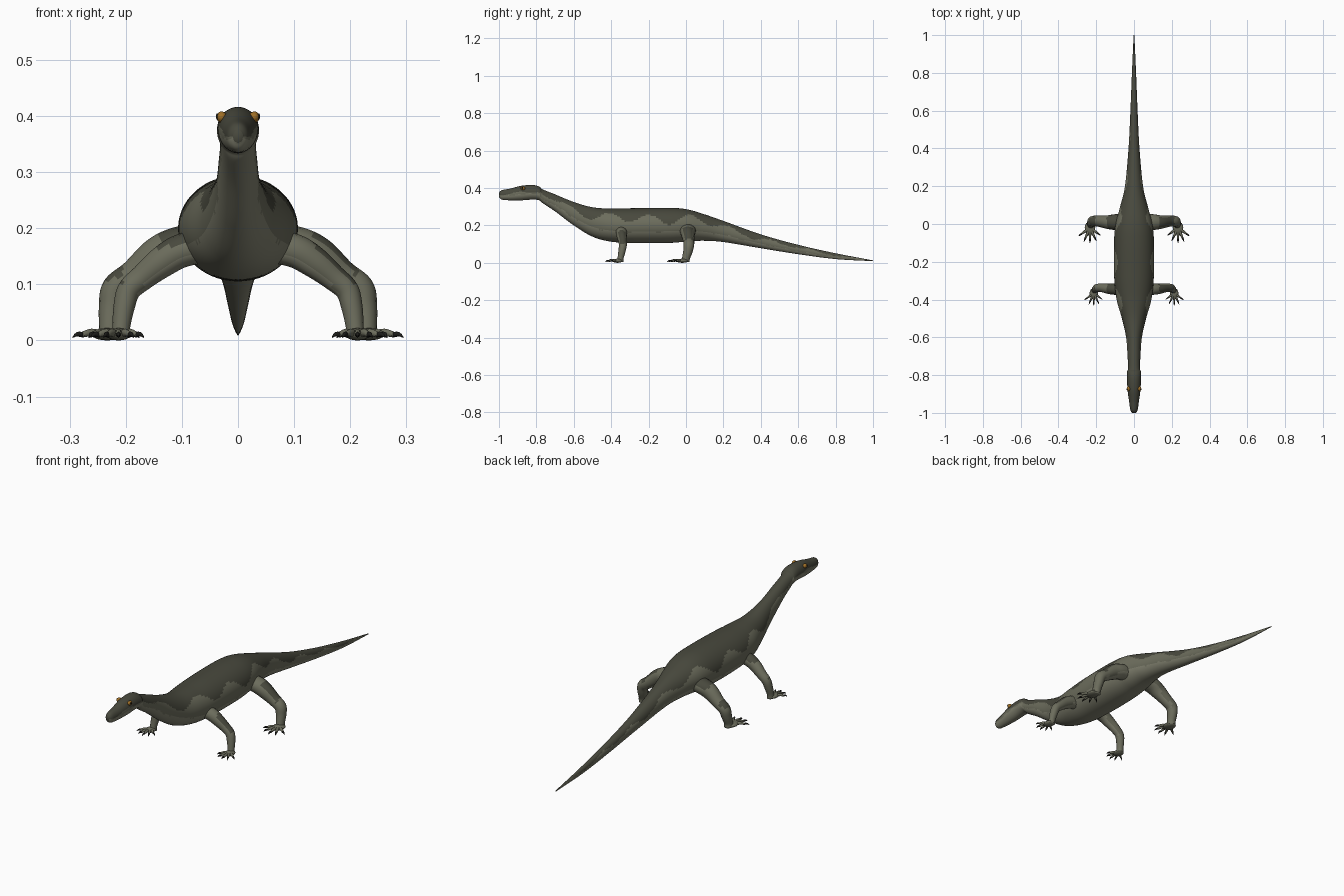
import bpy, bmesh
from math import sin, cos, pi
from mathutils import Vector

cube = bpy.data.objects.get("Cube")
if cube:
    bpy.data.objects.remove(cube)


def material(name, *rgb):
    m = bpy.data.materials.new(name)
    m.use_nodes = True
    m.diffuse_color = (*rgb, 1)
    m.node_tree.nodes["Principled BSDF"].inputs["Base Color"].default_value = (*rgb, 1)
    return m


DARK = material("dark olive back", 0.065, 0.066, 0.047)
FLANK = material("grey green flank", 0.15, 0.152, 0.108)
BELLY = material("pale belly", 0.22, 0.22, 0.16)
CLAW = material("black claw", 0.012, 0.012, 0.01)
AMBER = material("amber eye", 0.35, 0.16, 0.02)


def spline(points, steps):
    """Smooth curve through points of any dimension."""
    out = []
    pts = [points[0], *points, points[-1]]
    for a, b, c, d in zip(pts, pts[1:], pts[2:], pts[3:]):
        for s in range(steps):
            t = s / steps
            out.append([q + t / 2 * (r - p + t * (2*p - 5*q + 4*r - s4 + t * (3*(q - r) + s4 - p)))
                        for p, q, r, s4 in zip(a, b, c, d)])
    return out + [list(points[-1])]


def loft(name, rings, mats, rule=None):
    """Skin closed rings of points, cap the ends, colour faces by a rule."""
    bm = bmesh.new()
    rows = [[bm.verts.new(p) for p in ring] for ring in rings]
    n = len(rows[0])
    for a, b in zip(rows, rows[1:]):
        for i in range(n):
            j = (i + 1) % n
            bm.faces.new((a[i], a[j], b[j], b[i]))
    bm.faces.new(rows[0])
    bm.faces.new(rows[-1])
    bmesh.ops.recalc_face_normals(bm, faces=bm.faces[:])
    for f in bm.faces:
        f.smooth = True
        if rule:
            f.material_index = rule(f)
    me = bpy.data.meshes.new(name)
    bm.to_mesh(me)
    bm.free()
    for m in mats:
        me.materials.append(m)
    ob = bpy.data.objects.new(name, me)
    bpy.context.collection.objects.link(ob)
    return ob


def tube(name, path, mats, across, steps=6, sides=16, rule=None):
    """Tube along (x, y, z, width radius, depth radius); across sets the width axis."""
    pts = spline(path, steps)
    rings = []
    for i, p in enumerate(pts):
        t = Vector(pts[min(i + 1, len(pts) - 1)][:3]) - Vector(pts[max(i - 1, 0)][:3])
        u = across - across.project(t)
        u.normalize()
        v = t.cross(u).normalized()
        rings.append([Vector(p[:3]) + u * p[3] * cos(k * 2*pi / sides) + v * p[4] * sin(k * 2*pi / sides)
                      for k in range(sides)])
    return loft(name, rings, mats, rule)


def ball(name, loc, size, mat):
    bm = bmesh.new()
    bmesh.ops.create_uvsphere(bm, u_segments=16, v_segments=10, radius=1)
    for v in bm.verts:
        v.co = Vector(a * b for a, b in zip(v.co, size)) + Vector(loc)
    for f in bm.faces:
        f.smooth = True
    me = bpy.data.meshes.new(name)
    bm.to_mesh(me)
    bm.free()
    me.materials.append(mat)
    bpy.context.collection.objects.link(bpy.data.objects.new(name, me))


# Body from snout to tail tip: y, underside, top, half width
PROFILE = [
    (-1.0, .352, .375, .009), (-.985, .338, .388, .019), (-.94, .334, .397, .026),
    (-.88, .334, .412, .034), (-.82, .338, .416, .037), (-.785, .334, .408, .037),
    (-.765, .318, .392, .032), (-.7, .275, .366, .034), (-.6, .2, .325, .042),
    (-.5, .14, .297, .064), (-.4, .113, .29, .092), (-.28, .106, .292, .105),
    (-.1, .106, .294, .106), (0, .113, .287, .097), (.09, .118, .262, .074),
    (.2, .111, .224, .048), (.4, .078, .152, .029), (.6, .046, .096, .019),
    (.8, .02, .051, .011), (1.0, .009, .013, .002)]
SECTIONS = spline(PROFILE, 14)
SIDES = 56


def body_rule(f):
    """Dark back with hanging saddle blotches, mid flank, pale scalloped belly."""
    c = f.calc_center_median()
    y, lo, hi, _ = min(SECTIONS, key=lambda s: abs(s[0] - c.y))
    t = (c.z - lo) / (hi - lo)
    if y < -.78:
        if t > .55 + .07 * sin(c.y * 40):
            return 0
        return 2 if t < .42 + .05 * sin(c.y * 110) else 1
    wave = sin(c.y * 29 + 1) + .4 * sin(c.y * 13)
    if t > .7 + .13 * wave:
        return 0
    return 2 if t < .3 + .05 * abs(sin(c.y * 21)) else 1


loft("body", [[(w * cos(k * 2*pi / SIDES), y, (lo + hi) / 2 + (hi - lo) / 2 * sin(k * 2*pi / SIDES))
               for k in range(SIDES)] for y, lo, hi, w in SECTIONS],
     [DARK, FLANK, BELLY], body_rule)


# Legs: x, y, z, fore-aft radius, thickness
HIND = [(.05, .01, .175, .042, .034), (.1, .01, .168, .042, .036), (.14, .01, .15, .036, .036),
        (.185, .015, .116, .03, .028), (.217, .015, .092, .028, .026), (.225, .01, .06, .025, .023),
        (.228, .0, .025, .021, .02), (.229, -.002, .005, .022, .02)]
FRONT = [(.05, -.345, .17, .03, .03), (.1, -.345, .16, .03, .03), (.135, -.343, .14, .027, .028),
         (.17, -.338, .112, .023, .023), (.194, -.338, .09, .021, .021), (.203, -.343, .06, .019, .019),
         (.208, -.35, .025, .016, .016), (.209, -.352, .005, .017, .016)]


def leg_rule(f):
    c = f.calc_center_median()
    if f.normal.z > .45 and c.z > .1 and sin(c.x * 45) > -.2:
        return 0
    return 2 if f.normal.z < -.5 else 1


Y, Z = Vector((0, 1, 0)), Vector((0, 0, 1))
for side, s in (("left", 1), ("right", -1)):
    for kind, path, k in (("hind", HIND, 1.0), ("front", FRONT, .8)):
        tag = f"{side}_{kind}"
        tube(tag + "_leg", [(s * p[0], *p[1:]) for p in path], [DARK, FLANK, BELLY], Y, rule=leg_rule)
        ax, ay = path[-1][0], path[-1][1]
        # Palm
        ball(tag + "_palm", (s * (ax + .004), ay - .018 * k, .011), (.028 * k, .034 * k, .011), FLANK)
        # Five fanned toes, each with a claw
        for i, a in enumerate((-.95, -.45, 0, .42, .95)):
            d = Vector((s * sin(a), -cos(a), 0))
            base = Vector((s * (ax + .004), ay - .018 * k, .01)) + d * .014 * k
            reach = (.036, .043, .047, .046, .042)[i] * k
            wide = Vector((d.y, -d.x, 0))
            mid, tip = base + d * reach * .5 + Z * .004, base + d * reach
            end = tip + d * .02 * k - Z * .005
            tube(f"{tag}_toe_{i + 1}", [(*base, .009 * k, .008), (*mid, .007 * k, .007), (*tip, .005 * k, .005)],
                 [FLANK], wide, 3, 8)
            tube(f"{tag}_claw_{i + 1}", [(*(tip - d * .003), .005 * k, .005), (*(tip + d * .01 * k + Z * .001), .004 * k, .004),
                 (*end, .0006, .0006)], [CLAW], wide, 3, 8)
    # Eyes and nostrils
    ball(side + "_eye", (s * .029, -.872, .398), (.0095, .013, .01), AMBER)
    ball(side + "_pupil", (s * .0365, -.875, .399), (.0028, .004, .006), CLAW)
    ball(side + "_nostril", (s * .012, -.99, .367), (.004, .004, .004), CLAW)
